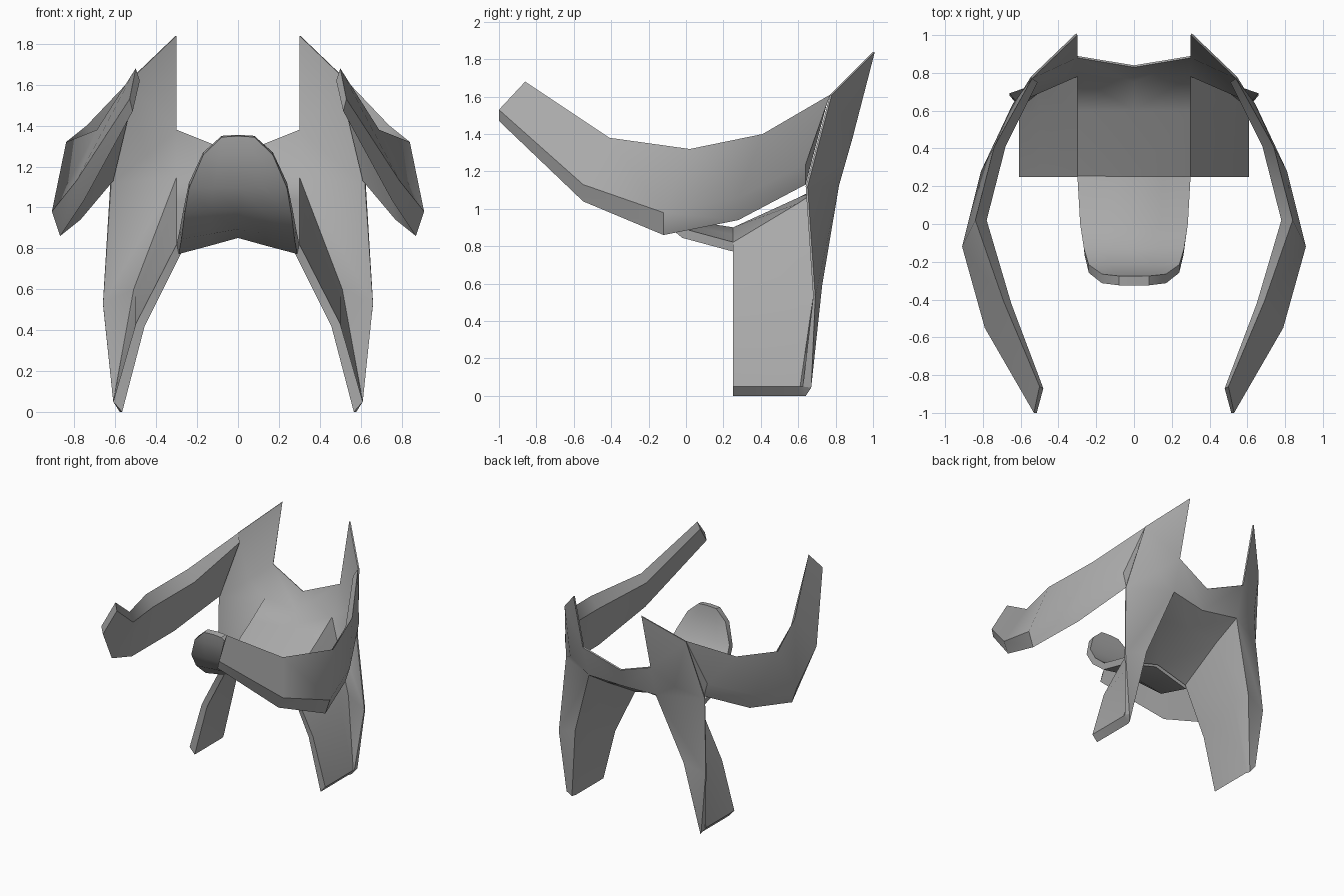
import bpy
import bmesh
from math import radians

if "Cube" in bpy.data.objects:
    bpy.data.objects.remove(bpy.data.objects["Cube"], do_unlink=True)

grey = bpy.data.materials.new("plain_grey")
grey.use_nodes = True
colour = (0.4, 0.4, 0.4, 1)
grey.diffuse_color = colour
grey.node_tree.nodes["Principled BSDF"].inputs["Base Color"].default_value = colour


def grid_faces(rows, columns):
    """Quads of a grid whose points are listed row by row."""
    quads = []
    for row in range(rows - 1):
        for column in range(columns - 1):
            a = row * columns + column
            quads.append((a, a + 1, a + columns + 1, a + columns))
    return quads


def make_part(name, points, faces, thickness=0, mirrored=True, thin_points=()):
    """Mesh part, optionally mirrored across x and thickened behind its surface."""
    mesh = bpy.data.meshes.new(name)
    mesh.from_pydata(points, [], faces)
    mesh.materials.append(grey)
    part = bpy.data.objects.new(name, mesh)
    bpy.context.collection.objects.link(part)
    if mirrored:
        mirror = part.modifiers.new("mirror", 'MIRROR')
        mirror.merge_threshold = 0.001
    if thickness:
        group = part.vertex_groups.new(name="thickness")
        for index in range(len(points)):
            group.add([index], 0.25 if index in thin_points else 1, 'REPLACE')
        solid = part.modifiers.new("solid", 'SOLIDIFY')
        solid.thickness = thickness
        solid.offset = -1
        solid.vertex_group = group.name
    bpy.ops.object.select_all(action='DESELECT')
    part.select_set(True)
    bpy.context.view_layer.objects.active = part
    bpy.ops.object.convert(target='MESH')
    bpy.ops.object.shade_smooth_by_angle(angle=radians(38))
    return part


# Seat, legs and back: one folded sheet, listed from the centre to the foot
front_row = [(0, .25, .9), (.3, .25, .82), (.5, .25, .43), (.61, .25, .05)]
crease_row = [(0, .6, 1.06), (.3, .6, 1.03), (.5, .6, .57), (.61, .6, .05)]
bend_row = [(0, .75, 1.13), (.3, .78, 1.15), (.51, .69, .6), (.61, .61, .05)]
rim = [(0, .83, 1.26), (.3, .88, 1.38), (.3, 1, 1.84), (.54, .77, 1.61),
       (.62, .64, 1.12), (.66, .68, .53), (.61, .625, .05)]
panel_middle = (.45, .78, 1.25)

points = front_row + crease_row + bend_row + rim + [panel_middle]
center, corner, spike, arm_top, arm_bottom, flare, heel, middle = range(12, 20)
seat_end, knee, foot = 9, 10, 11
faces = grid_faces(3, 4) + [
    (8, seat_end, corner, center),
    (seat_end, middle, corner),
    (corner, middle, arm_top, spike),
    (middle, arm_bottom, arm_top),
    (seat_end, arm_bottom, middle),
    (seat_end, knee, flare, arm_bottom),
    (knee, foot, heel, flare),
]
shell = make_part("seat_legs_and_back", points, faces, thickness=0.045,
                  thin_points=(center, corner, spike, arm_top, arm_bottom, flare))

# Slanted soles: the inner side of each foot reaches the floor
for vertex in shell.data.vertices:
    if vertex.co.z < 0.1 and abs(vertex.co.x) < 0.59:
        vertex.co.z = 0

# Upturned front tongue: half width, depth, edge height, centre height
tongue_rows = [(.3, .26, .82, .9), (.285, 0, .89, .94), (.265, -.13, 1, 1.02),
               (.24, -.215, 1.12, 1.12), (.17, -.265, 1.27, 1.27),
               (.08, -.275, 1.35, 1.355)]
steps = (1, .5, 0, -.5, -1)
points = []
for width, depth, edge, middle_height in tongue_rows:
    for step in steps:
        height = middle_height + (edge - middle_height) * abs(step)
        points.append((width * step, depth, height))
make_part("front_tongue", points, grid_faces(len(tongue_rows), len(steps)),
          thickness=0.05, mirrored=False)

# Curved arms: outer top, outer bottom, inner bottom, inner top of each section
sections = [
    [(.5, -.86, 1.68), (.53, -1, 1.53), (.515, -1, 1.47), (.48, -.87, 1.62)],
    [(.69, -.41, 1.38), (.79, -.55, 1.13), (.75, -.55, 1.04), (.65, -.42, 1.31)],
    [(.84, .02, 1.32), (.91, -.12, .98), (.87, -.12, .86), (.78, .02, 1.23)],
    [(.74, .41, 1.4), (.81, .28, 1.06), (.77, .28, .94), (.68, .41, 1.31)],
    [(.54, .77, 1.61), (.64, .64, 1.24), (.61, .64, 1.13), (.51, .75, 1.55)],
]
points = [point for section in sections for point in section]
last = len(points) - 4
faces = [(0, 1, 2, 3), tuple(range(last + 3, last - 1, -1))]
for start in range(0, last, 4):
    for side in range(4):
        following = (side + 1) % 4
        faces.append((start + side, start + 4 + side,
                      start + 4 + following, start + following))
arms = make_part("arms", points, faces)

# Consistent outward normals
for part in (arms, shell):
    bm = bmesh.new()
    bm.from_mesh(part.data)
    bmesh.ops.recalc_face_normals(bm, faces=bm.faces)
    bm.to_mesh(part.data)
    bm.free()
